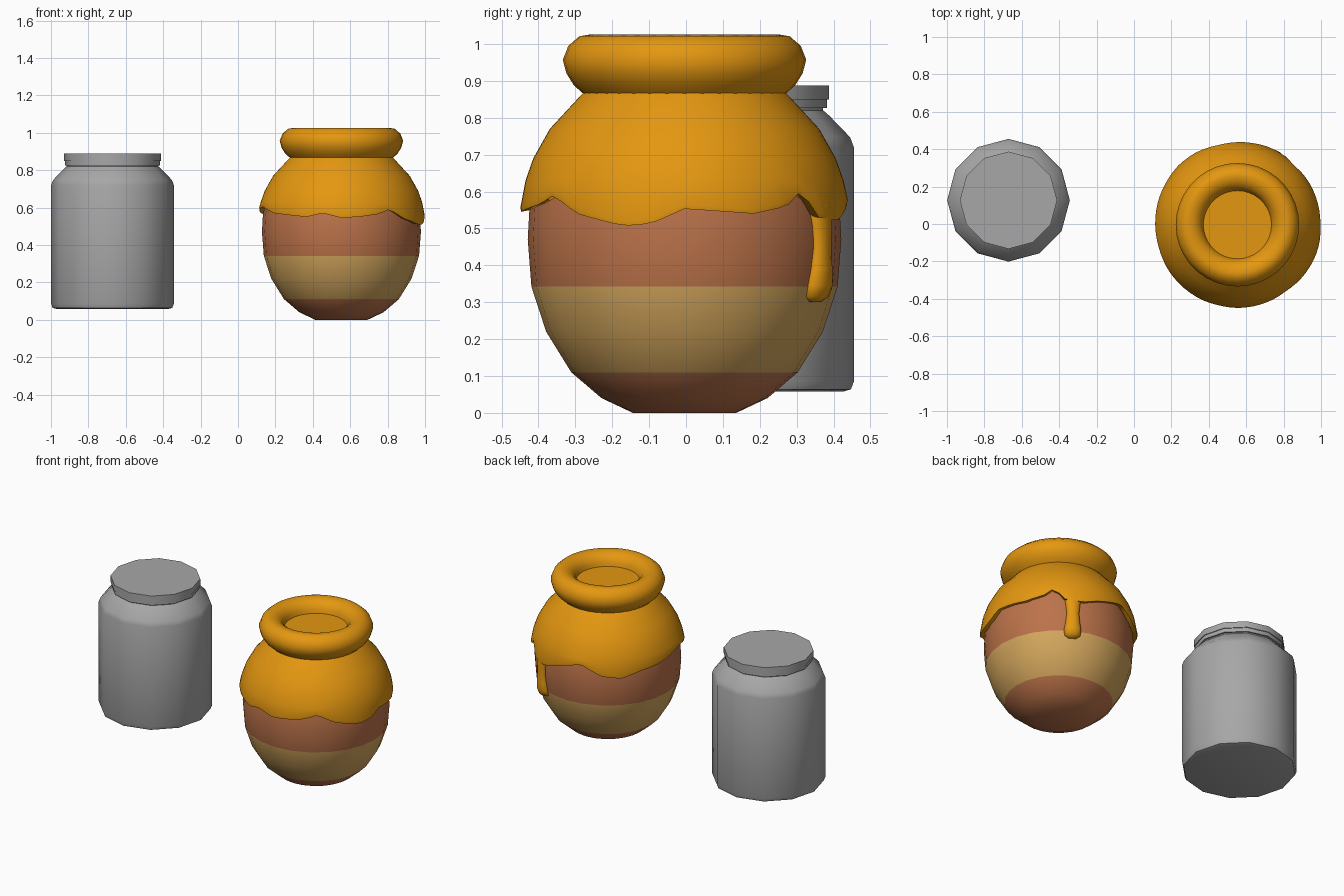
import bpy, bmesh, math

if "Cube" in bpy.data.objects:
    bpy.data.objects.remove(bpy.data.objects["Cube"])


def material(name, r, g, b):
    m = bpy.data.materials.new(name)
    lin = [((c / 255 + 0.055) / 1.055) ** 2.4 for c in (r, g, b)]
    m.diffuse_color = (*lin, 1)
    m.use_nodes = True
    m.node_tree.nodes["Principled BSDF"].inputs["Base Color"].default_value = m.diffuse_color
    return m


HONEY = material("honey orange", 228, 151, 16)
CLAY = material("terracotta", 188, 115, 74)
TAN = material("tan glaze", 212, 167, 93)
GREY = material("plain grey", 167, 167, 167)


def skin(name, rings, mats, angle=35, rule=None):
    """Join rings of points into a closed, smooth shaded surface."""
    bm = bmesh.new()
    loops = [[bm.verts.new(p) for p in ring] for ring in rings]
    n = len(loops[0])
    for a, b in zip(loops, loops[1:]):
        for i in range(n):
            j = (i + 1) % n
            bm.faces.new((a[i], a[j], b[j], b[i]))
    bm.faces.new(loops[0])
    bm.faces.new(loops[-1])
    bmesh.ops.recalc_face_normals(bm, faces=bm.faces)
    if rule:
        for f in bm.faces:
            f.material_index = rule(f.calc_center_median().z)
    me = bpy.data.meshes.new(name)
    bm.to_mesh(me)
    bm.free()
    for m in mats:
        me.materials.append(m)
    ob = bpy.data.objects.new(name, me)
    bpy.context.collection.objects.link(ob)
    bpy.ops.object.select_all(action='DESELECT')
    ob.select_set(True)
    bpy.context.view_layer.objects.active = ob
    bpy.ops.object.shade_smooth_by_angle(angle=math.radians(angle))
    return ob


def turned(name, centre, profile, sides, mats, angle=35, rule=None):
    """Revolve a (radius, height) profile about a vertical axis."""
    rings = [[(centre[0] + r * math.cos(2 * math.pi * i / sides),
               centre[1] + r * math.sin(2 * math.pi * i / sides), z)
              for i in range(sides)] for r, z in profile]
    return skin(name, rings, mats, angle, rule)


# Grey jar and its lid
JAR = (-0.671, 0.127)
turned("jar_body", JAR, [(0.3, 0.058), (0.32, 0.064), (0.328, 0.085), (0.328, 0.72),
                         (0.318, 0.747), (0.262, 0.805), (0.245, 0.82), (0.245, 0.84)], 12, [GREY])
turned("jar_lid_band", JAR, [(0.255, 0.826), (0.255, 0.85)], 12, [GREY])
turned("jar_lid", JAR, [(0.26, 0.85), (0.26, 0.888)], 12, [GREY])

# Clay pot with a tan stripe
POT = (0.553, -0.004)
turned("clay_pot", POT, [(0.14, 0.0), (0.225, 0.04), (0.307, 0.11), (0.375, 0.22), (0.415, 0.342),
                         (0.425, 0.47), (0.42, 0.56), (0.395, 0.68), (0.34, 0.78), (0.26, 0.86)],
       24, [CLAY, TAN], 40, lambda z: 1 if 0.112 < z < 0.341 else 0)

# Rim and surface of the honey
turned("honey_rim", POT, [(0.182, 0.95), (0.188, 0.975), (0.204, 1.0), (0.23, 1.018), (0.26, 1.025),
                          (0.285, 1.021), (0.315, 0.995), (0.33, 0.957), (0.32, 0.92),
                          (0.30, 0.888), (0.272, 0.863)], 36, [HONEY], 40)

# Honey spilling over the shoulder, with a wavy hem: (degrees, height)
HEM = [(-90, .545), (-78, .55), (-63, .565), (-54, .59), (-41, .54), (-22, .507), (-12, .512),
       (0, .553), (25, .54), (39, .56), (47, .605), (54, .53), (68, .52), (80, .55), (104, .6),
       (120, .54), (135, .525), (150, .555), (168, .57), (185, .595), (196, .605), (215, .57),
       (245, .55), (257, .57), (270, .545)]


def hem(deg):
    for (a, h), (b, k) in zip(HEM, HEM[1:]):
        if a <= deg <= b:
            return h + (k - h) * (deg - a) / (b - a)


def around(deg, r, z):
    t = math.radians(deg)
    return (POT[0] + r * math.cos(t), POT[1] + r * math.sin(t), z)


degs = [-90 + 5 * i for i in range(72)]
rings = [[around(d, r, z) for d in degs]
         for r, z in [(0.262, 0.88), (0.282, 0.86), (0.365, 0.77), (0.41, 0.69), (0.431, 0.63)]]
rings.append([around(d, 0.437 + 0.12 * (0.61 - hem(d)), hem(d) + 0.012) for d in degs])
rings.append([around(d, 0.435 + 0.12 * (0.61 - hem(d)), hem(d)) for d in degs])
rings.append([around(d, 0.412, hem(d) + 0.006) for d in degs])
rings.append([around(d, 0.25, 0.85) for d in degs])
skin("honey_spill", rings, [HONEY], 50)

# Long drip: (height, distance from the axis, half width, half thickness)
DRIP = [(.62, .41, .055, .02), (.56, .42, .052, .024), (.51, .424, .042, .024), (.45, .424, .036, .024),
        (.39, .422, .042, .028), (.345, .416, .05, .033), (.315, .408, .045, .03), (.3, .402, .022, .016)]
rings = []
for z, r, w, th in DRIP:
    ring = []
    for i in range(14):
        t = 2 * math.pi * i / 14
        ring.append(around(61 + math.degrees(w * math.cos(t) / r), r + th * math.sin(t), z))
    rings.append(ring)
skin("honey_drip", rings, [HONEY], 60)
